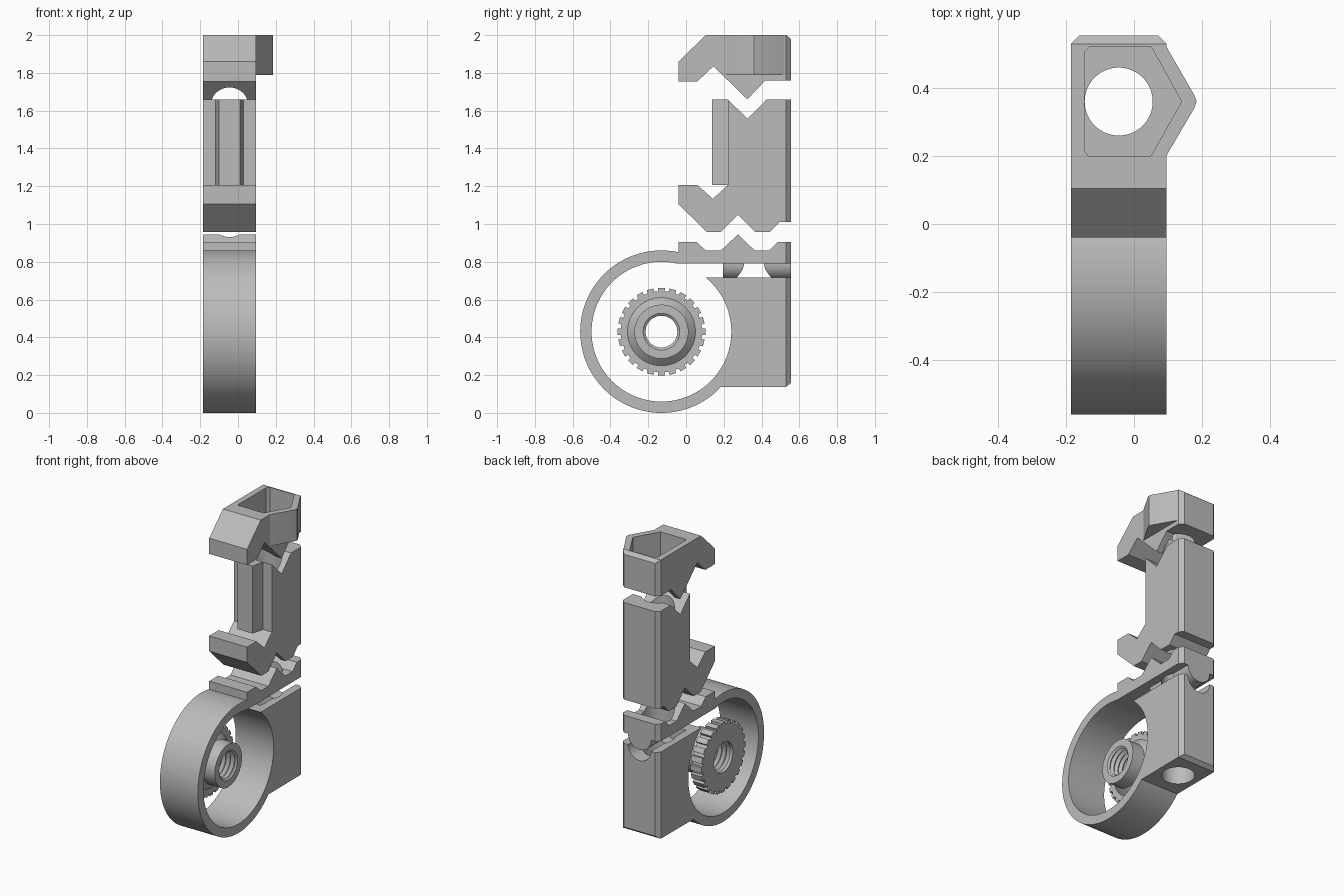
import bpy, bmesh, math
from mathutils import Matrix, Vector

old = bpy.data.objects.get("Cube")
if old:
    bpy.data.objects.remove(old, do_unlink=True)

grey = bpy.data.materials.new("plain grey")
grey.use_nodes = True
colour = (0.5, 0.5, 0.5, 1)
grey.diffuse_color = colour
grey.node_tree.nodes["Principled BSDF"].inputs["Base Color"].default_value = colour

LEFT, RIGHT, BACK = 0.095, -0.185, 0.555
MID, BOLT_Y = -0.045, 0.36          # bolt axis
RING_Y, RING_Z = -0.13, 0.43        # ring centre


def add_object(name, bm):
    bmesh.ops.recalc_face_normals(bm, faces=bm.faces)
    mesh = bpy.data.meshes.new(name)
    bm.to_mesh(mesh)
    bm.free()
    mesh.materials.append(grey)
    obj = bpy.data.objects.new(name, mesh)
    bpy.context.collection.objects.link(obj)
    return obj


def prism(name, points, low, high, axis="x", chamfer=0):
    """Extrude a closed outline along one axis, optionally chamfering the back corners."""
    place = {"x": lambda p: (low, p[0], p[1]),
             "y": lambda p: (p[0], low, p[1]),
             "z": lambda p: (p[0], p[1], low)}[axis]
    shift = {"x": (1, 0, 0), "y": (0, 1, 0), "z": (0, 0, 1)}[axis]
    bm = bmesh.new()
    face = bm.faces.new([bm.verts.new(place(p)) for p in points])
    new = bmesh.ops.extrude_face_region(bm, geom=[face])["geom"]
    bmesh.ops.translate(bm, vec=Vector(shift) * (high - low),
                        verts=[v for v in new if isinstance(v, bmesh.types.BMVert)])
    bmesh.ops.recalc_face_normals(bm, faces=bm.faces)
    if chamfer:
        corners = [e for e in bm.edges if all(abs(v.co.y - BACK) < 1e-4 for v in e.verts)
                   and abs(e.verts[0].co.x - e.verts[1].co.x) < 1e-4]
        bmesh.ops.bevel(bm, geom=corners, offset=chamfer, segments=1, affect="EDGES")
    return add_object(name, bm)


def arc(cx, cy, radius, start, end, steps):
    angles = [math.radians(start + (end - start) * i / steps) for i in range(steps + 1)]
    return [(cx + radius * math.cos(a), cy + radius * math.sin(a)) for a in angles]


def combine(obj, tool, operation):
    mod = obj.modifiers.new(operation, "BOOLEAN")
    mod.object, mod.operation, mod.solver = tool, operation, "EXACT"
    graph = bpy.context.evaluated_depsgraph_get()
    mesh = bpy.data.meshes.new_from_object(obj.evaluated_get(graph))
    obj.modifiers.clear()
    obj.data = mesh
    bpy.data.objects.remove(tool, do_unlink=True)


def drill(obj):
    circle = arc(MID, BOLT_Y, 0.1, 0, 360, 64)[:-1]
    combine(obj, prism("bolt_cutter", circle, -0.1, 2.1, "z"), "DIFFERENCE")


def smooth(obj):
    obj.data.shade_smooth()
    obj.data.set_sharp_from_angle(angle=math.radians(25))


# Upper jaw with its nut housing and nut pocket
upper = prism("upper_jaw", [
    (-0.04, 1.86), (0.105, 2), (0.53, 2), (BACK, 1.98), (BACK, 1.76), (0.42, 1.76),
    (0.325, 1.66), (0.145, 1.835), (0.06, 1.755), (-0.04, 1.755)], RIGHT, LEFT, chamfer=0.025)
housing = prism("nut_housing", [
    (0, 0.2), (LEFT, 0.2), (0.178, 0.342), (0.184, 0.36), (0.178, 0.378),
    (LEFT, 0.522), (0, 0.522)], 1.79, 2, "z")
combine(upper, housing, "UNION")
pocket = prism("pocket_cutter", [
    (-0.145, 0.215), (-0.135, 0.2), (0.05, 0.2), (0.14, 0.36), (0.05, 0.522),
    (-0.13, 0.522), (-0.145, 0.505)], 1.83, 2.1, "z")
combine(upper, pocket, "DIFFERENCE")
drill(upper)

# Middle block with the lower jaw and notches
middle = prism("middle_jaw", [
    (0.223, 1.658), (0.325, 1.557), (0.425, 1.658), (BACK, 1.658), (BACK, 1.01),
    (0.495, 1.01), (0.445, 0.958), (0.367, 0.958), (0.275, 1.05), (0.183, 0.958),
    (0.11, 0.958), (-0.04, 1.105), (-0.04, 1.207), (0.06, 1.207), (0.142, 1.133),
    (0.223, 1.207)], RIGHT, LEFT, chamfer=0.025)
drill(middle)
prism("front_rib", [(-0.118, 0.223), (-0.101, 0.138), (0.011, 0.138), (0.028, 0.223)],
      1.207, 1.658, "z")

# Split ring, toothed top plate and rear block as one outline
outline = ([(-0.04, 0.905), (-0.04, 0.85)]
           + arc(RING_Y, RING_Z, 0.43, 79, 317, 90)
           + [(0.53, 0.138), (BACK, 0.158), (BACK, 0.717)]
           + arc(RING_Y, RING_Z, 0.37, 50.8, -283.3, 110)
           + [(BACK, 0.79), (BACK, 0.905), (0.485, 0.905), (0.44, 0.86), (0.363, 0.86),
              (0.275, 0.945), (0.185, 0.86), (0.105, 0.86), (0.055, 0.905)])
ring = prism("split_ring", outline, RIGHT, LEFT, chamfer=0.025)
groove = arc(MID, 0.717, 0.085, 180, 360, 32) + [(0.04, 0.73), (-0.13, 0.73)]
combine(ring, prism("groove_cutter", groove, 0.185, 0.6, "y"), "DIFFERENCE")
key = arc(MID, 0.79, 0.085, 180, 360, 32) + [(0.04, 0.81), (-0.13, 0.81)]
combine(ring, prism("locating_key", key, 0.195, BACK, "y"), "UNION")
drill(ring)

# Thumb nut: turned body with a threaded bore
PITCH, TURNS = 0.032, 6
profile = [(RIGHT, 0.1), (RIGHT, 0.215), (-0.105, 0.215), (-0.105, 0.18),
           (-0.07, 0.143), (0.02, 0.143), (0.02, 0.097)]
for i in range(TURNS):
    x = 0.01 - i * PITCH
    profile += [(x, 0.084), (x - PITCH / 2, 0.1)]
bm = bmesh.new()
verts = [bm.verts.new((x, RING_Y, RING_Z + r)) for x, r in profile]
edges = [bm.edges.new((verts[i - 1], verts[i])) for i in range(len(verts))]
bmesh.ops.spin(bm, geom=verts + edges, cent=(0, RING_Y, RING_Z), axis=(1, 0, 0),
               angle=math.tau, steps=72)
bmesh.ops.remove_doubles(bm, verts=bm.verts, dist=1e-4)
nut = add_object("thumb_nut", bm)

# Grip ridges around the thumb nut
TEETH = 24
bm = bmesh.new()
for i in range(TEETH):
    turn = (Matrix.Translation((-0.145, RING_Y, RING_Z))
            @ Matrix.Rotation(math.tau * i / TEETH, 4, "X")
            @ Matrix.Translation((0, 0, 0.22))
            @ Matrix.Diagonal((0.08, 0.036, 0.024, 1)))
    bmesh.ops.create_cube(bm, size=1, matrix=turn)
add_object("grip_ridges", bm)

for part in (upper, middle, ring, nut):
    smooth(part)
